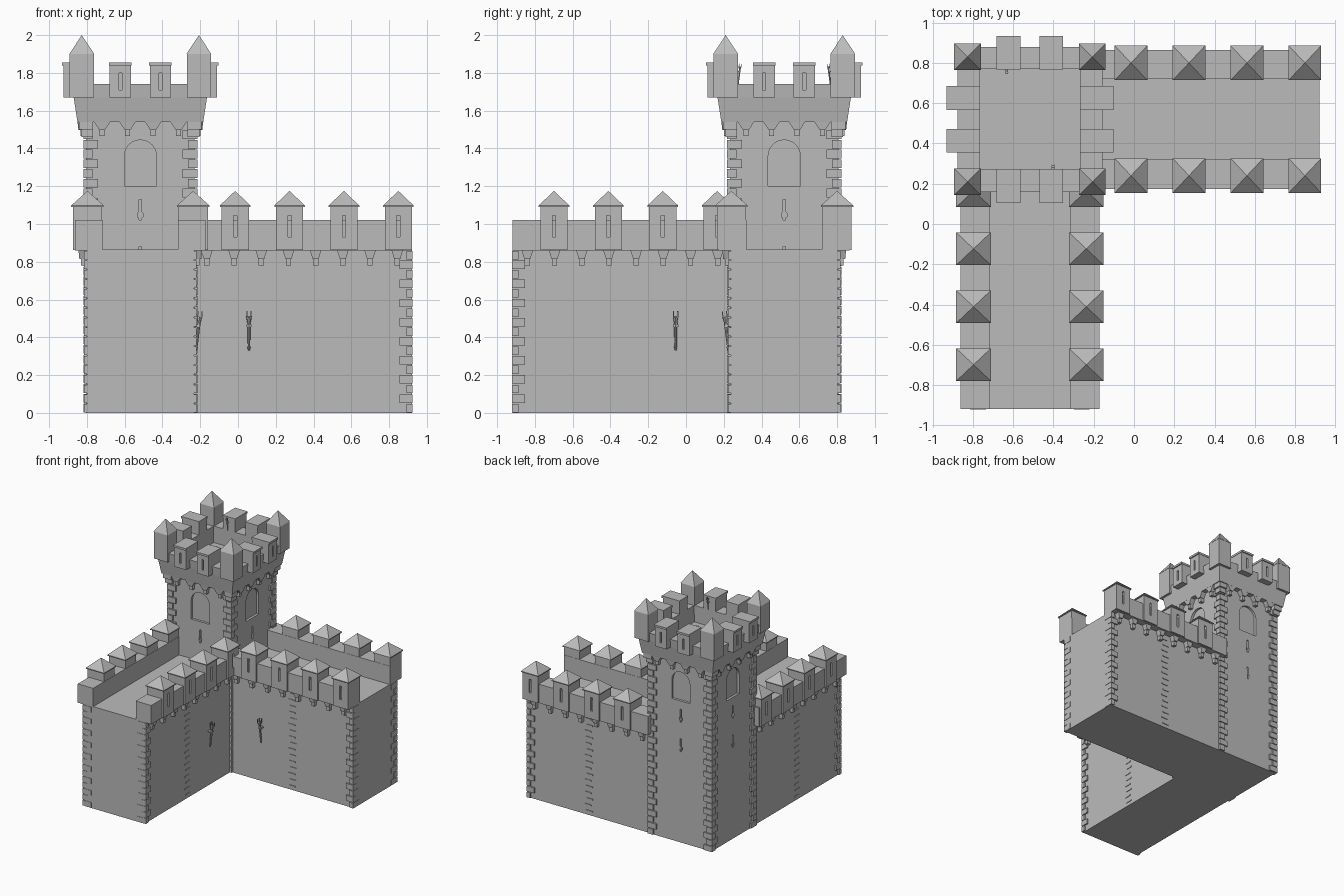
import bpy, bmesh
from math import pi, sin, cos, radians
from mathutils import Matrix, Vector

cube = bpy.data.objects.get("Cube")
if cube:
    bpy.data.objects.remove(cube, do_unlink=True)

stone = bpy.data.materials.new("grey_stone")
stone.use_nodes = True
GREY = (0.5, 0.5, 0.5, 1)
stone.diffuse_color = GREY
stone.node_tree.nodes["Principled BSDF"].inputs["Base Color"].default_value = GREY

# Frames: tower centre, its four sides, and the two wings along local +x
CENTRE = Matrix.Translation((-0.517, 0.52, 0))
SIDES = [CENTRE @ Matrix.Rotation(k * pi / 2, 4, 'Z') for k in range(4)]
TOWER = 0.288
WALL = 0.283
END = 1.438
WINGS = [("left_wing", SIDES[0], -1, 0.502), ("front_wing", SIDES[3], 1, 0.355)]


def box(bm, frame, x, y, z, taper=(1, 1)):
    """Box from (min, max) ranges; taper scales its top."""
    lo, hi = zip(*(sorted(r) for r in (x, y, z)))
    lo, hi = Vector(lo), Vector(hi)
    verts = bmesh.ops.create_cube(bm, size=1)["verts"]
    for v in verts:
        if v.co.z > 0:
            v.co.x *= taper[0]
            v.co.y *= taper[1]
        v.co = frame @ ((lo + hi) / 2 + v.co * (hi - lo))
    if taper == (0, 0):
        bmesh.ops.remove_doubles(bm, verts=verts, dist=1e-5)


def prism(bm, frame, outline, y0, y1):
    """Extrude an outline in x and z from y0 to y1."""
    front = [bm.verts.new(frame @ Vector((x, y0, z))) for x, z in outline]
    back = [bm.verts.new(frame @ Vector((x, y1, z))) for x, z in outline]
    bm.faces.new(front)
    bm.faces.new(back[::-1])
    for i in range(len(front)):
        bm.faces.new((front[i - 1], front[i], back[i], back[i - 1]))


def square_loft(bm, frame, profile):
    """Stack square rings given as (half width, height)."""
    rings = [[bm.verts.new(frame @ Vector((sx * h, sy * h, z)))
              for sx, sy in ((-1, -1), (1, -1), (1, 1), (-1, 1))] for h, z in profile]
    bm.faces.new(rings[0][::-1])
    bm.faces.new(rings[-1])
    for a, b in zip(rings, rings[1:]):
        for i in range(4):
            bm.faces.new((a[i - 1], a[i], b[i], b[i - 1]))


def make(name, bm):
    bmesh.ops.recalc_face_normals(bm, faces=bm.faces)
    mesh = bpy.data.meshes.new(name)
    bm.to_mesh(mesh)
    bm.free()
    mesh.materials.append(stone)
    obj = bpy.data.objects.new(name, mesh)
    bpy.context.scene.collection.objects.link(obj)
    return obj


def carve(obj, bm):
    """Cut the closed shapes in bm out of obj."""
    cutter = make("cutter", bm)
    cutter.hide_render = True
    mod = obj.modifiers.new("carve", 'BOOLEAN')
    mod.operation, mod.solver, mod.object = 'DIFFERENCE', 'EXACT', cutter
    bpy.context.view_layer.objects.active = obj
    bpy.ops.object.modifier_apply(modifier=mod.name)
    bpy.data.objects.remove(cutter, do_unlink=True)


def quoins(bm, frame, cx, cy, sx, sy, top, long, short, px=0.014, py=0.014):
    """Alternating corner stones up one vertical edge."""
    n = round(top / 0.052)
    for i in range(n):
        z = i * top / n
        a, b = (long, short) if i % 2 else (short, long)
        box(bm, frame, (cx + sx * px, cx - sx * a), (cy + sy * py, cy - sy * b),
            (z + 0.003, z + top / n - 0.003))


def corbel(bm, frame, x, wall, s, z, height, width):
    """Bracket under an overhang, on the wall at y = s * wall."""
    mid = z - height * 0.55
    box(bm, frame, (x - 0.014, x + 0.014), (s * (wall - 0.01), s * (wall + 0.03)), (z - height, mid))
    box(bm, frame, (x - 0.016, x + 0.016), (s * (wall - 0.05), s * (wall + 0.04)), (mid, z),
        (width / 0.032, 1.1))


def torch(name, frame, size):
    """Wall torch; the frame origin is on the wall, facing local -y."""
    bm = bmesh.new()
    frame = frame @ Matrix.Scale(size, 4)
    lean = frame @ Matrix.Translation((0, -0.012, 0)) @ Matrix.Rotation(radians(6), 4, 'X')
    for z0, z1, r0, r1 in ((0, 0.02, 0.004, 0.009), (0.02, 0.15, 0.006, 0.009), (0.15, 0.18, 0.009, 0.015)):
        bmesh.ops.create_cone(bm, segments=8, cap_ends=True, radius1=r0, radius2=r1, depth=z1 - z0,
                              matrix=lean @ Matrix.Translation((0, 0, (z0 + z1) / 2)))
    for x in (-1, 1):
        for y in (-1, 1):
            box(bm, lean, (x * 0.008, x * 0.014), (y * 0.008, y * 0.014), (0.175, 0.21))
    box(bm, frame, (-0.014, 0.014), (0.002, -0.032), (0.125, 0.137))
    make(name, bm)


# Tower body with arched niches and arrow slits on every side
bm = bmesh.new()
square_loft(bm, CENTRE, [(TOWER, 0), (TOWER, 1.56)])
tower = make("tower_body", bm)
arch = [(-0.085, 1.2), (0.085, 1.2)]
arch += [(0.085 * cos(i * pi / 12), 1.36 + 0.085 * sin(i * pi / 12)) for i in range(13)]
half_slit = [(0.006, 0.11), (0.006, 0.045), (0.014, 0.038), (0.014, 0.018), (0.006, 0.012), (0.006, 0)]
slit = half_slit + [(-x, z) for x, z in reversed(half_slit)]
bm = bmesh.new()
for frame in SIDES:
    prism(bm, frame, arch, -TOWER - 0.05, -TOWER + 0.02)
    for z in (0.77, 1.02):
        prism(bm, frame, [(x, z + h) for x, h in slit], -TOWER - 0.05, -TOWER + 0.03)
carve(tower, bm)

# Tower corner stones, brackets and flared parapet
bm = bmesh.new()
for frame in SIDES:
    quoins(bm, frame, -TOWER, -TOWER, -1, -1, 1.5, 0.065, 0.035)
make("tower_corner_stones", bm)
bm = bmesh.new()
for frame in SIDES:
    for x in (-0.2025, -0.0675, 0.0675, 0.2025):
        corbel(bm, frame, x, TOWER, -1, 1.54, 0.075, 0.085)
    box(bm, frame, (-0.312, -0.25), (-0.312, -0.25), (1.46, 1.5))
    box(bm, frame, (-0.325, -0.25), (-0.325, -0.25), (1.5, 1.54))
make("tower_brackets", bm)
bm = bmesh.new()
square_loft(bm, CENTRE, [(0.333, 1.54), (0.353, 1.67), (0.36, 1.74), (0.25, 1.74), (0.25, 1.6)])
make("tower_parapet", bm)

# Tower merlons, their caps and the corner turrets
bm, caps, cuts, turrets = (bmesh.new() for _ in range(4))
for frame in SIDES:
    for x in (-0.106, 0.106):
        box(bm, frame, (x - 0.056, x + 0.056), (-0.406, -0.25), (1.67, 1.84))
        box(caps, frame, (x - 0.059, x + 0.059), (-0.415, -0.248), (1.838, 1.855))
        box(cuts, frame, (x - 0.008, x + 0.008), (-0.43, -0.385), (1.71, 1.8))
    box(turrets, frame, (-0.374, -0.246), (-0.374, -0.246), (1.67, 1.9))
    box(turrets, frame, (-0.376, -0.244), (-0.376, -0.244), (1.9, 2.0), (0, 0))
carve(make("tower_merlons", bm), cuts)
make("tower_merlon_caps", caps)
make("tower_corner_turrets", turrets)

# Two wings: wall, parapets, brackets, roofed merlons and stone courses
for name, frame, inner, first in WINGS:
    bm = bmesh.new()
    box(bm, frame, (0, END), (-WALL, WALL), (0, 0.865))
    make(name + "_wall", bm)
    parapet, brackets, merlons, roofs, cuts, stones = (bmesh.new() for _ in range(6))
    for s in (-1, 1):
        box(parapet, frame, (TOWER - 0.02, END), (s * 0.2, s * 0.345), (0.86, 1.02))
        for i in range(8):
            corbel(brackets, frame, 0.352 + 0.144 * i, WALL, s, 0.86, 0.08, 0.06)
        for i in range(4):
            x = first + 0.288 * i
            box(merlons, frame, (x - 0.072, x + 0.072), (s * 0.202, s * 0.357), (0.862, 1.09))
            box(roofs, frame, (x - 0.081, x + 0.081), (s * 0.194, s * 0.366), (1.09, 1.098))
            box(roofs, frame, (x - 0.081, x + 0.081), (s * 0.194, s * 0.366), (1.098, 1.175), (0, 0))
            box(cuts, frame, (x - 0.009, x + 0.009), (s * 0.335, s * 0.4), (0.93, 1.045))
        quoins(stones, frame, END, s * WALL, 1, s, 0.86, 0.065, 0.03, 0.003, 0.014)
        # Shallow joint courses halfway along the wall
        for i in range(16):
            x = 0.86 + 0.012 * (i % 2)
            box(stones, frame, (x - 0.03, x + 0.03), (s * 0.27, s * (WALL + 0.005)),
                (0.03 + i * 0.052, 0.04 + i * 0.052))
    make(name + "_parapets", parapet)
    make(name + "_brackets", brackets)
    carve(make(name + "_merlons", merlons), cuts)
    make(name + "_merlon_roofs", roofs)
    make(name + "_corner_stones", stones)
    spot = frame @ Matrix.Translation((0.575, inner * WALL, 0.33))
    torch(name + "_torch", spot @ Matrix.Rotation(pi if inner > 0 else 0, 4, 'Z'), 1)

# Small torches on the inside of the tower battlements
for name, frame in (("front_inner_torch", SIDES[0]), ("back_inner_torch", SIDES[2])):
    torch(name, frame @ Matrix.Translation((0.115, -0.25, 1.74)) @ Matrix.Rotation(pi, 4, 'Z'), 0.52)
